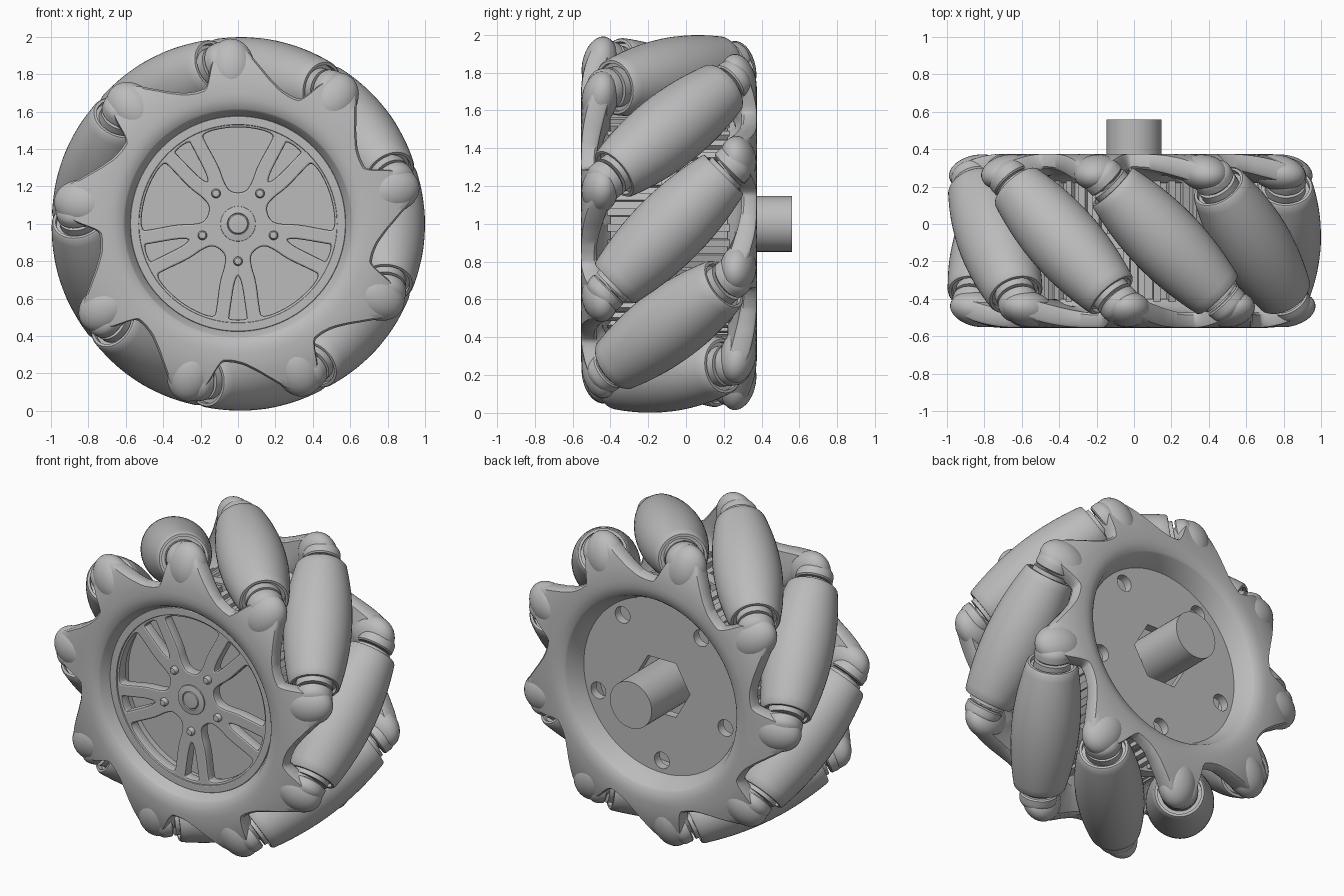
import bpy, bmesh
from math import sin, cos, pi, radians, sqrt
from mathutils import Matrix, Vector

cube = bpy.data.objects.get("Cube")
if cube:
    bpy.data.objects.remove(cube, do_unlink=True)

grey = bpy.data.materials.new("plain_grey")
grey.use_nodes = True
COLOUR = (0.5, 0.5, 0.5, 1)
grey.diffuse_color = COLOUR
grey.node_tree.nodes["Principled BSDF"].inputs["Base Color"].default_value = COLOUR

SECTORS = 9
STEP = 360 / SECTORS
MID_Y = -0.09          # middle plane of the wheel
AXIS_R = 0.8           # roller axis distance from the wheel axis
ROLLER_ANGLE = 118     # angular place of the first roller
LOBE_ANGLE = 92.5      # angular place of the first front lobe
CENTRE = Vector((0, MID_Y, 1))


def add_object(name, mesh, matrix=None):
    obj = bpy.data.objects.new(name, mesh)
    bpy.context.scene.collection.objects.link(obj)
    if matrix is not None:
        obj.matrix_world = matrix
    return obj


def smooth(obj, angle=35):
    bpy.ops.object.select_all(action='DESELECT')
    obj.select_set(True)
    bpy.context.view_layer.objects.active = obj
    bpy.ops.object.shade_smooth_by_angle(angle=radians(angle))


def loft(name, rings, close_loop):
    """Mesh from equal rings of points, wrapping around in the ring direction."""
    bm = bmesh.new()
    rows = [[bm.verts.new(p) for p in ring] for ring in rings]
    count = len(rows[0])
    for i, row in enumerate(rows):
        nxt = rows[(i + 1) % len(rows)]
        for j in range(count if close_loop else count - 1):
            k = (j + 1) % count
            bm.faces.new((row[j], nxt[j], nxt[k], row[k]))
    bmesh.ops.remove_doubles(bm, verts=bm.verts, dist=1e-5)
    bmesh.ops.recalc_face_normals(bm, faces=bm.faces)
    mesh = bpy.data.meshes.new(name)
    bm.to_mesh(mesh)
    bm.free()
    mesh.materials.append(grey)
    return mesh


def revolve(name, profile, sides=40):
    """Spin (radius, height) points about local z."""
    return loft(name, [[(r * cos(a), r * sin(a), t) for r, t in profile]
                       for a in (2 * pi * i / sides for i in range(sides))], False)


def polar(r, degrees):
    return (r * cos(radians(degrees)), r * sin(radians(degrees)))


def circle(r, n=64, at=(0, 0)):
    return [(at[0] + r * cos(2 * pi * i / n), at[1] + r * sin(2 * pi * i / n)) for i in range(n)]


def rounded(points, passes=3):
    """Corner-cutting for soft window outlines."""
    for _ in range(passes):
        out = []
        for a, b in zip(points, points[1:] + points[:1]):
            out += [(a[0] * .75 + b[0] * .25, a[1] * .75 + b[1] * .25),
                    (a[0] * .25 + b[0] * .75, a[1] * .25 + b[1] * .75)]
        points = out
    return points


def plate(name, outlines, y0, y1, bevel=0.0):
    """Flat plate facing the wheel axis; the inner outlines become openings."""
    curve = bpy.data.curves.new(name, 'CURVE')
    curve.dimensions = '2D'
    curve.fill_mode = 'BOTH'
    curve.extrude = (y1 - y0) / 2 - bevel
    curve.bevel_depth = bevel
    curve.bevel_resolution = 1
    for pts in outlines:
        spline = curve.splines.new('POLY')
        spline.points.add(len(pts) - 1)
        for point, (x, z) in zip(spline.points, pts):
            point.co = (x, z, 0, 1)
        spline.use_cyclic_u = True
    curve.materials.append(grey)
    obj = add_object(name, curve, Matrix.Translation((0, (y0 + y1) / 2, 1)) @ Matrix.Rotation(pi / 2, 4, 'X'))
    bpy.ops.object.select_all(action='DESELECT')
    obj.select_set(True)
    bpy.context.view_layer.objects.active = obj
    bpy.ops.object.convert(target='MESH')
    smooth(bpy.context.view_layer.objects.active, 30)


# Half turn about a roller's radial line carries the front side onto the back
radial = Vector((cos(radians(ROLLER_ANGLE)), 0, sin(radians(ROLLER_ANGLE))))
FLIP = Matrix.Translation(CENTRE) @ Matrix.Rotation(pi, 4, radial) @ Matrix.Translation(-CENTRE)
SIDES = (("front", Matrix.Identity(4)), ("back", FLIP))

# Barrel roller whose outer line follows the wheel's round outline
barrel = [(1 - sqrt(AXIS_R ** 2 + t * t / 2), t) for t in (0.4 * i / 10 for i in range(11))]
half = barrel + [(0.143, 0.41), (0.128, 0.41), (0.128, 0.385), (0.108, 0.385), (0.108, 0.432), (0, 0.432)]
roller_mesh = revolve("roller", [(r, -t) for r, t in reversed(half[1:])] + half, 48)

# Axle cup against each roller end
cup = [(0, 0.4), (0.06, 0.4), (0.06, 0.445), (0.102, 0.445), (0.11, 0.453)]
cup += [(0.11 * cos(a), 0.485 + 0.07 * sin(a)) for a in (pi / 2 * i / 8 for i in range(9))]
cup_mesh = revolve("axle_cup", cup)

# Thumb-shaped lobe, longest in the radial direction and leaning inwards at its tip
arc = [pi * i / 16 - pi / 2 for i in range(17)]
lobe_mesh = revolve("lobe", [(cos(a), sin(a)) for a in arc], 32)
lobe_mesh.transform(Matrix.Rotation(radians(10), 4, 'Z') @ Matrix.Diagonal((.155, .095, .125, 1)))

for i in range(SECTORS):
    a = radians(ROLLER_ANGLE + STEP * i)
    axis = Vector((sin(a), -1, -cos(a))).normalized()
    place = Matrix.Translation(CENTRE + AXIS_R * Vector((cos(a), 0, sin(a))))
    place = place @ axis.to_track_quat('Z', 'X').to_matrix().to_4x4()
    b = radians(LOBE_ANGLE + STEP * i)
    thumb = Matrix.Translation((.838 * cos(b), -.455, 1 + .838 * sin(b))) @ Matrix.Rotation(-b, 4, 'Y')
    parts = [add_object(f"roller_{i + 1}", roller_mesh, place)]
    for side, m in SIDES:
        parts.append(add_object(f"{side}_axle_cup_{i + 1}", cup_mesh, m @ place))
        parts.append(add_object(f"{side}_lobe_{i + 1}", lobe_mesh, m @ thumb))
    if i == 0:
        for part in parts[:3]:
            smooth(part, 40)

# Saw-tooth side rims: outline radius by angle from the lobe
TOOTH = [(-30, .745), (-25, .74), (-20, .755), (-14.5, .80), (-9, .87), (-5, .935),
         (-2, .965), (2, .965), (5, .93), (7.5, .85), (10, .745)]


def tooth_radius(d):
    d = (d + 30) % STEP - 30
    for (a, ra), (b, rb) in zip(TOOTH, TOOTH[1:]):
        if a <= d <= b:
            return ra + (rb - ra) * (d - a) / (b - a)
    return TOOTH[0][1]


rings = []
for degree in range(360):
    d = degree - LOBE_ANGLE
    ro = sum(tooth_radius(d + k) for k in (-1.5, -0.5, 0.5, 1.5)) / 4
    back = -0.475 + 0.075 * min(1, max(0, (ro - 0.74) / 0.2))
    section = [(.545, -.40), (.56, -.44), (.605, -.53), (.615, -.54), (.665, -.555), (.70, -.555)]
    for k in (1, 2, 3, 4, 5):
        r = .70 + (ro - .012 - .70) * k / 5
        section.append((r, -.555 + .085 * ((r - .70) / .28) ** 2))
    edge = section[-1][1]
    section += [(ro, edge + .015), (ro, back - .012), (ro - .012, back), (.68, back), (.62, -.44), (.58, -.40)]
    c, s = cos(radians(degree)), sin(radians(degree))
    rings.append([(r * c, y, 1 + r * s) for r, y in section])
rim_mesh = loft("side_rim", rings, True)
for side, m in SIDES:
    rim = add_object(f"{side}_side_rim", rim_mesh, m)
smooth(rim, 40)

# Ribbed hub drum and its solid core
ribs = []
for i in range(45):
    ribs += [polar(r, 8 * i + o) for r, o in ((.565, 0), (.565, 4), (.595, 4.2), (.595, 7.8))]
plate("hub_drum", [ribs, circle(.535)], -.42, .23)
plate("hub_core", [circle(.55)], -.35, .14)
plate("drum_band", [circle(.61, 96), circle(.54)], -.13, -.05)

# Five-spoke front disc with wide U-shaped windows and a slot in each spoke
openings = []
for i in range(5):
    w, s = 90 + 72 * i, 54 + 72 * i
    openings.append(rounded([polar(r, w + o) for r, o in
                    ((.52, -23), (.53, -15), (.53, 0), (.53, 15), (.52, 23), (.47, 23), (.32, 20),
                     (.235, 21), (.165, 16), (.165, -16), (.235, -21), (.32, -20), (.47, -23))]))
    openings.append(rounded([polar(r, s + o) for r, o in
                    ((.52, -6.5), (.525, 0), (.52, 6.5), (.49, 6.5), (.27, 5), (.27, -5), (.49, -6.5))]))
plate("spoke_disc", [circle(.55, 96)] + openings, -.47, -.40, .01)
plate("disc_edge_ring", [circle(.57, 96), circle(.535, 96)], -.48, -.40, .006)

# Wheel nuts and hub cap
nut_profile = [(0, 0), (.025, 0), (.025, .02), (.018, .032), (0, .036)]
nut_mesh = revolve("wheel_nut", nut_profile, 16)
face_front = Matrix.Rotation(pi / 2, 4, 'X')
for i in range(5):
    x, z = polar(.2, 54 + 72 * i)
    nut = add_object(f"wheel_nut_{i + 1}", nut_mesh, Matrix.Translation((x, -.465, 1 + z)) @ face_front)
smooth(nut)
cap = revolve("hub_cap", [(0, 0), (.095, 0), (.093, .012), (.058, .018), (.055, .012), (.05, .018), (0, .022)])
smooth(add_object("hub_cap", cap, Matrix.Translation((0, -.465, 1)) @ face_front))

# Back disc with five bolt holes and a hexagonal socket
holes = [circle(.053, 24, polar(.475, 54 + 72 * i)) for i in range(5)]
plate("back_disc", [circle(.555, 96), circle(.2, 6)] + holes, .19, .245)

# Drive shaft
shaft = revolve("drive_shaft", [(0, 0), (.148, 0), (.148, .46), (0, .46)], 48)
smooth(add_object("drive_shaft", shaft, Matrix.Translation((0, .1, 1)) @ Matrix.Rotation(-pi / 2, 4, 'X')))
